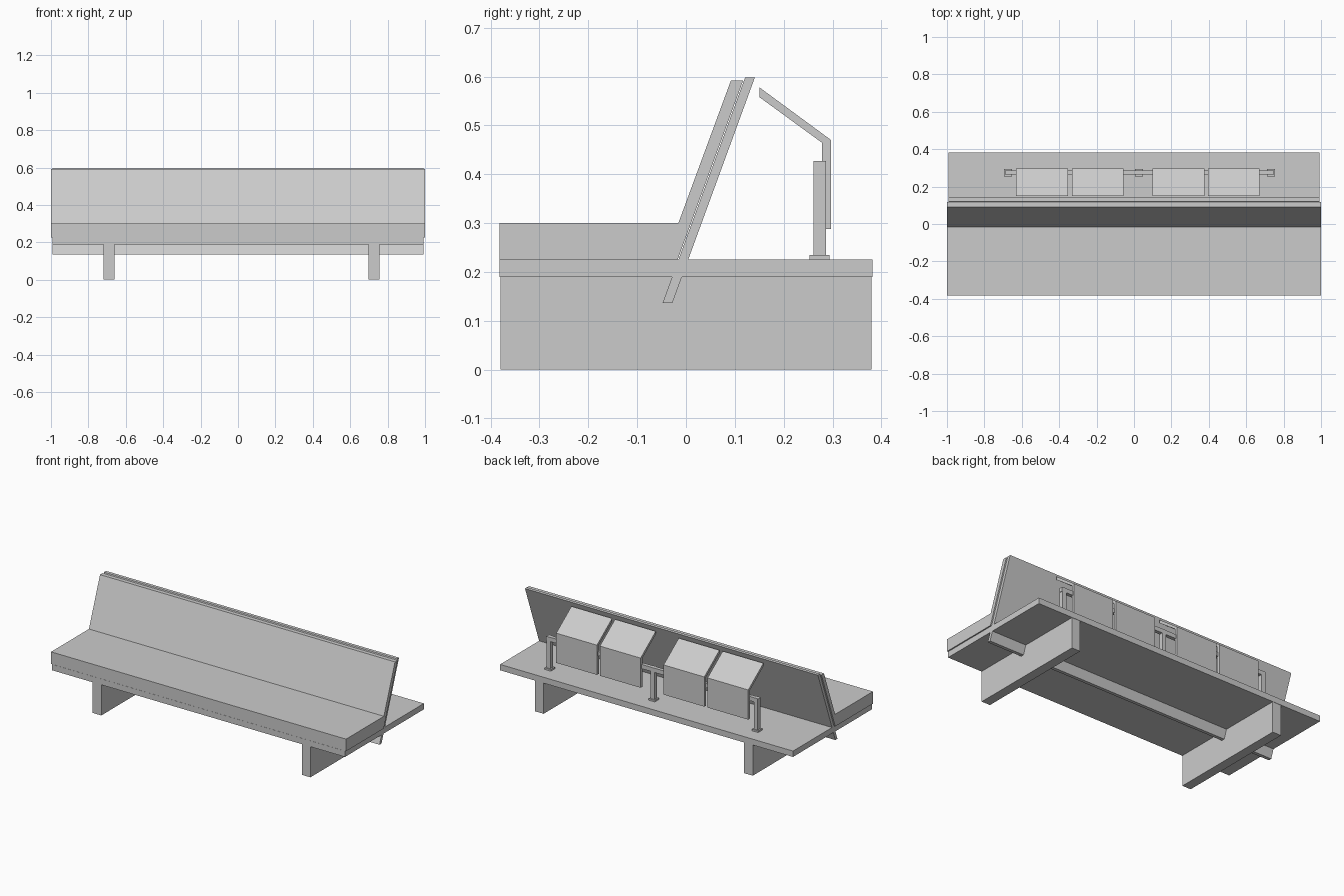
import bpy, bmesh

if "Cube" in bpy.data.objects:
    bpy.data.objects.remove(bpy.data.objects["Cube"])


def extrude_profile(name, pts, x0, x1):
    """Closed (y, z) profile extruded along x."""
    bm = bmesh.new()
    face = bm.faces.new([bm.verts.new((x0, y, z)) for y, z in pts])
    ext = bmesh.ops.extrude_face_region(bm, geom=[face])
    verts = [v for v in ext["geom"] if isinstance(v, bmesh.types.BMVert)]
    bmesh.ops.translate(bm, verts=verts, vec=(x1 - x0, 0, 0))
    bmesh.ops.recalc_face_normals(bm, faces=bm.faces)
    mesh = bpy.data.meshes.new(name)
    bm.to_mesh(mesh)
    bm.free()
    obj = bpy.data.objects.new(name, mesh)
    bpy.context.collection.objects.link(obj)
    return obj


def box(name, x0, x1, y0, y1, z0, z1):
    return extrude_profile(name, [(y0, z0), (y1, z0), (y1, z1), (y0, z1)], x0, x1)


# Legs and platform
for side, x in (("left", -0.69), ("right", 0.728)):
    box(f"{side}_leg", x - 0.029, x + 0.029, -0.38, 0.38, 0, 0.189)
box("platform", -0.993, 0.993, -0.382, 0.382, 0.189, 0.225)

# Seat cushion and leaning back cushion
extrude_profile("seat_cushion", [(-0.382, 0.2255), (-0.043, 0.2255),
                                 (-0.015, 0.30), (-0.382, 0.30)], -1, 1)
extrude_profile("back_cushion", [(-0.043, 0.2255), (-0.017, 0.2255),
                                 (0.117, 0.592), (0.092, 0.592)], -1, 1)

# Back board, passing down through the platform
extrude_profile("back_board", [(-0.048, 0.136), (-0.028, 0.136),
                               (0.141, 0.598), (0.121, 0.598)], -0.993, 0.993)

# Posts with foot plates, joined by a rail
for i, x in enumerate((-0.674, 0.027, 0.732)):
    box(f"post_foot_{i + 1}", x - 0.021, x + 0.021, 0.253, 0.294, 0.225, 0.235)
    box(f"post_{i + 1}", x - 0.013, x + 0.013, 0.261, 0.287, 0.235, 0.427)
box("rail", -0.69, 0.748, 0.264, 0.286, 0.401, 0.427)

# Folded panels hung on the rail
panel = [(0.279, 0.288), (0.297, 0.288), (0.297, 0.470),
         (0.150, 0.578), (0.150, 0.558), (0.279, 0.464)]
for i, x in enumerate((-0.63, -0.332, 0.10, 0.396)):
    extrude_profile(f"folded_panel_{i + 1}", panel, x, x + 0.276)
